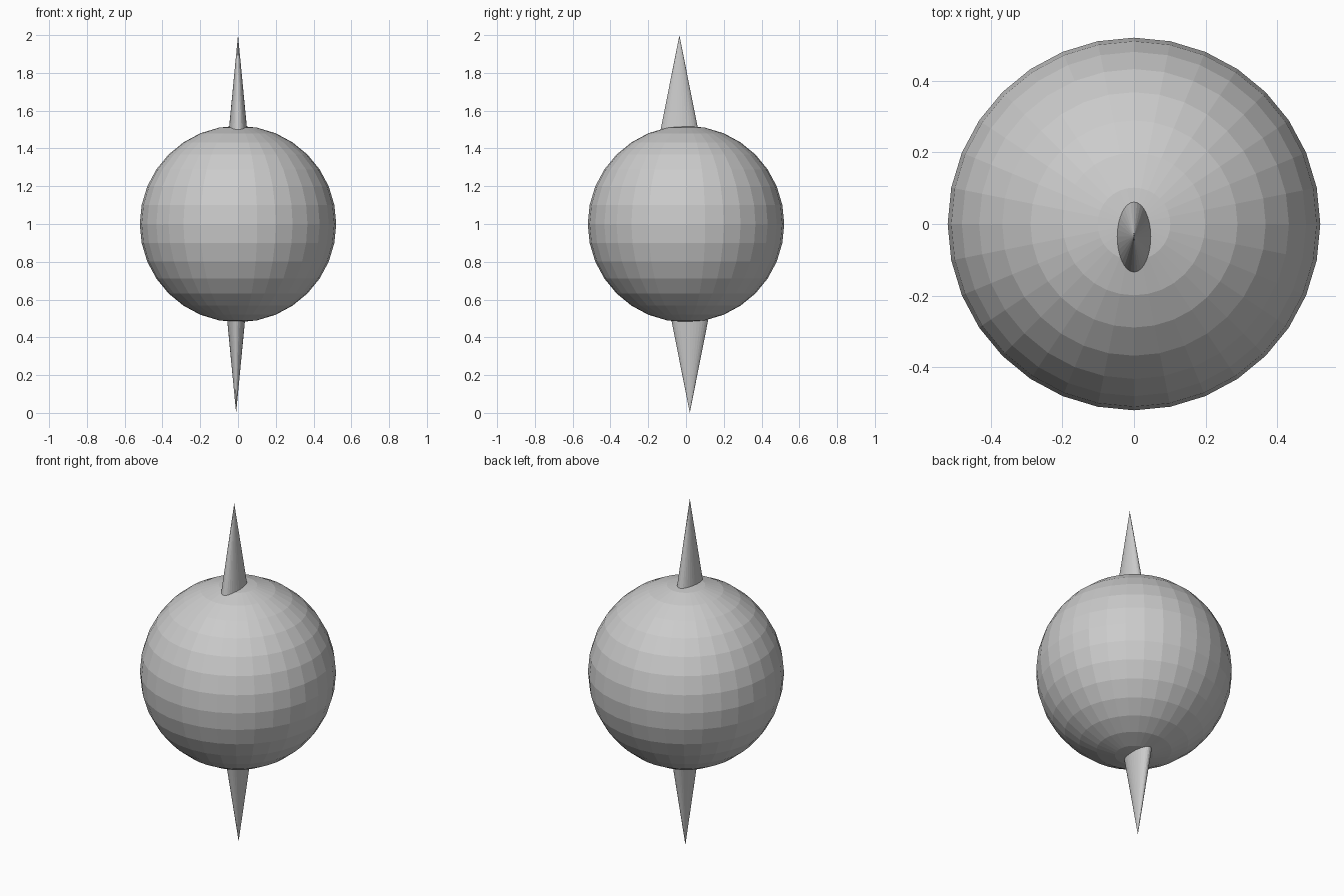
import bpy
import math

if "Cube" in bpy.data.objects:
    bpy.data.objects.remove(bpy.data.objects["Cube"])

# Faceted ball
bpy.ops.mesh.primitive_uv_sphere_add(segments=32, ring_count=16, radius=0.52, location=(0, 0, 1))
bpy.context.object.name = "ball"


def spike(name, x, y, tip_z, direction):
    """Flattened cone whose base is sunk just inside the ball."""
    length = 0.55
    bpy.ops.mesh.primitive_cone_add(
        vertices=32, radius1=1, radius2=0, depth=length,
        location=(x, y, tip_z - direction * length / 2),
        rotation=(0 if direction > 0 else math.pi, 0, 0))
    obj = bpy.context.object
    obj.name = name
    obj.scale = (0.053, 0.109, 1)
    bpy.ops.object.transform_apply(location=False, rotation=True, scale=True)


# Spikes above and below
spike("top_spike", 0.0, -0.035, 2.0, 1)
spike("bottom_spike", -0.01, 0.02, 0.0, -1)
